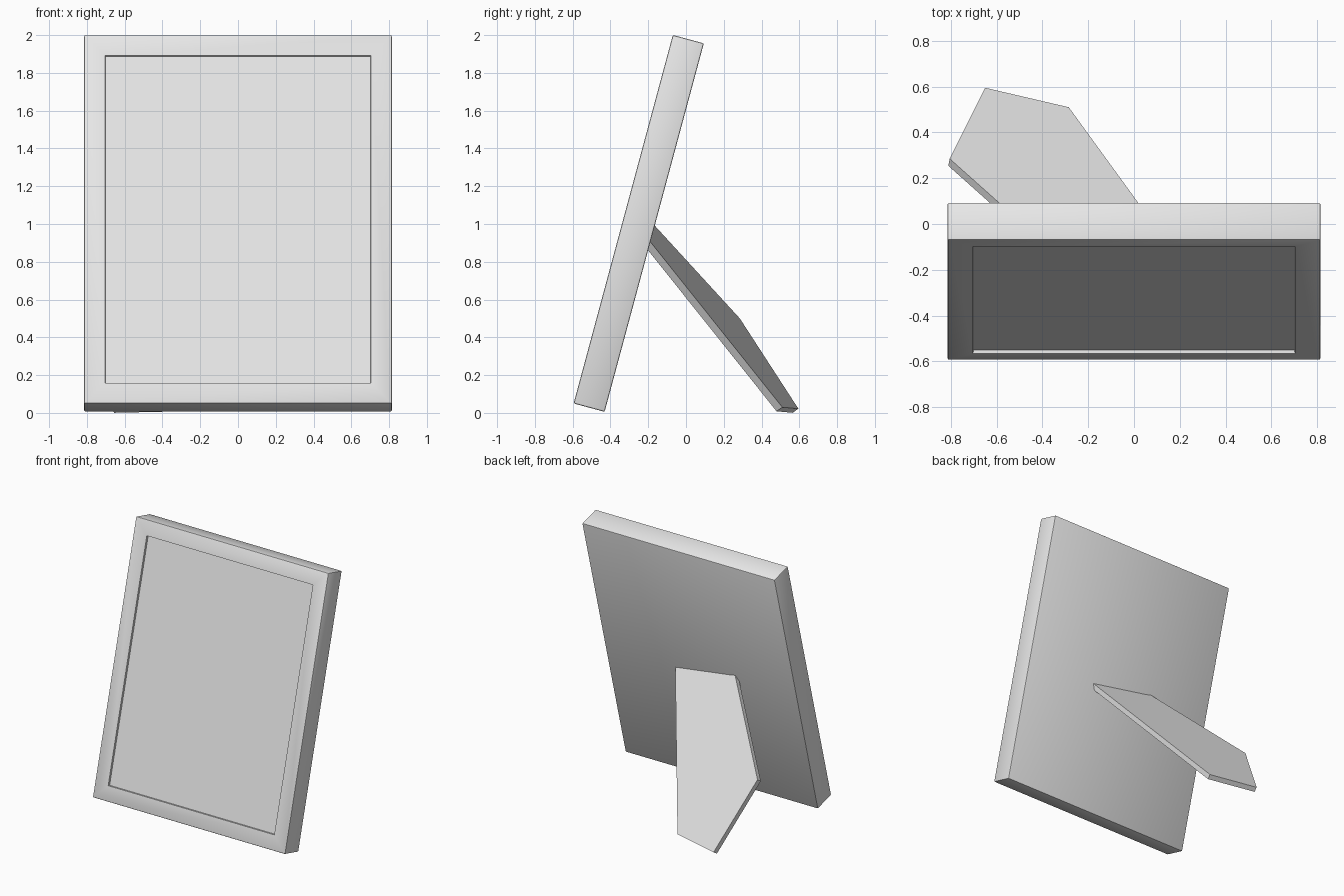
import bpy, bmesh, math
from mathutils import Matrix, Vector

if "Cube" in bpy.data.objects:
    bpy.data.objects.remove(bpy.data.objects["Cube"], do_unlink=True)

grey = bpy.data.materials.new("light grey")
grey.use_nodes = True
colour = (0.8, 0.8, 0.8, 1)
grey.diffuse_color = colour
grey.node_tree.nodes["Principled BSDF"].inputs["Base Color"].default_value = colour


def finish(bm, name):
    bmesh.ops.recalc_face_normals(bm, faces=bm.faces)
    mesh = bpy.data.meshes.new(name)
    bm.to_mesh(mesh)
    bm.free()
    mesh.materials.append(grey)
    obj = bpy.data.objects.new(name, mesh)
    bpy.context.collection.objects.link(obj)
    bpy.ops.object.select_all(action="DESELECT")
    obj.select_set(True)
    bpy.context.view_layer.objects.active = obj
    bpy.ops.object.shade_smooth_by_angle(angle=math.radians(30))
    return obj


# Picture frame: softened slab, origin at its bottom front edge
WIDTH, DEPTH, HEIGHT = 1.63, 0.17, 2.02
BEVEL, BORDER, RECESS = 0.008, 0.155, 0.015
bm = bmesh.new()
bmesh.ops.create_cube(bm, size=1, matrix=Matrix.Translation((0, DEPTH / 2, HEIGHT / 2))
                      @ Matrix.Diagonal((WIDTH, DEPTH, HEIGHT, 1)))
bmesh.ops.bevel(bm, geom=bm.edges[:], offset=BEVEL, segments=2, profile=0.5, affect="EDGES")

# Sunken picture panel in the front
front = min(bm.faces, key=lambda f: f.calc_center_median().y)
bmesh.ops.inset_region(bm, faces=[front], thickness=BORDER - BEVEL)
bmesh.ops.inset_region(bm, faces=[front], thickness=0.003, depth=-RECESS)
frame = finish(bm, "picture_frame")
frame.location = (0, -0.595, 0.05)
frame.rotation_euler.x = math.radians(-15.07)

# Easel leg: angled flat plate, its top end set into the back of the frame
outline = [(0.26, -0.24, 0.97), (-0.285, 0.51, 0.03), (-0.65, 0.595, 0.022),
           (-0.805, 0.285, 0.5), (-0.25, -0.21, 1.04)]
normal = Vector((0.2, 1, 0.7)).normalized()
bm = bmesh.new()
plate = bm.faces.new([bm.verts.new(p) for p in outline])
back = bmesh.ops.extrude_face_region(bm, geom=[plate], use_keep_orig=True)["geom"]
bmesh.ops.translate(bm, vec=-normal * 0.038,
                    verts=[v for v in back if isinstance(v, bmesh.types.BMVert)])
finish(bm, "easel_leg")
